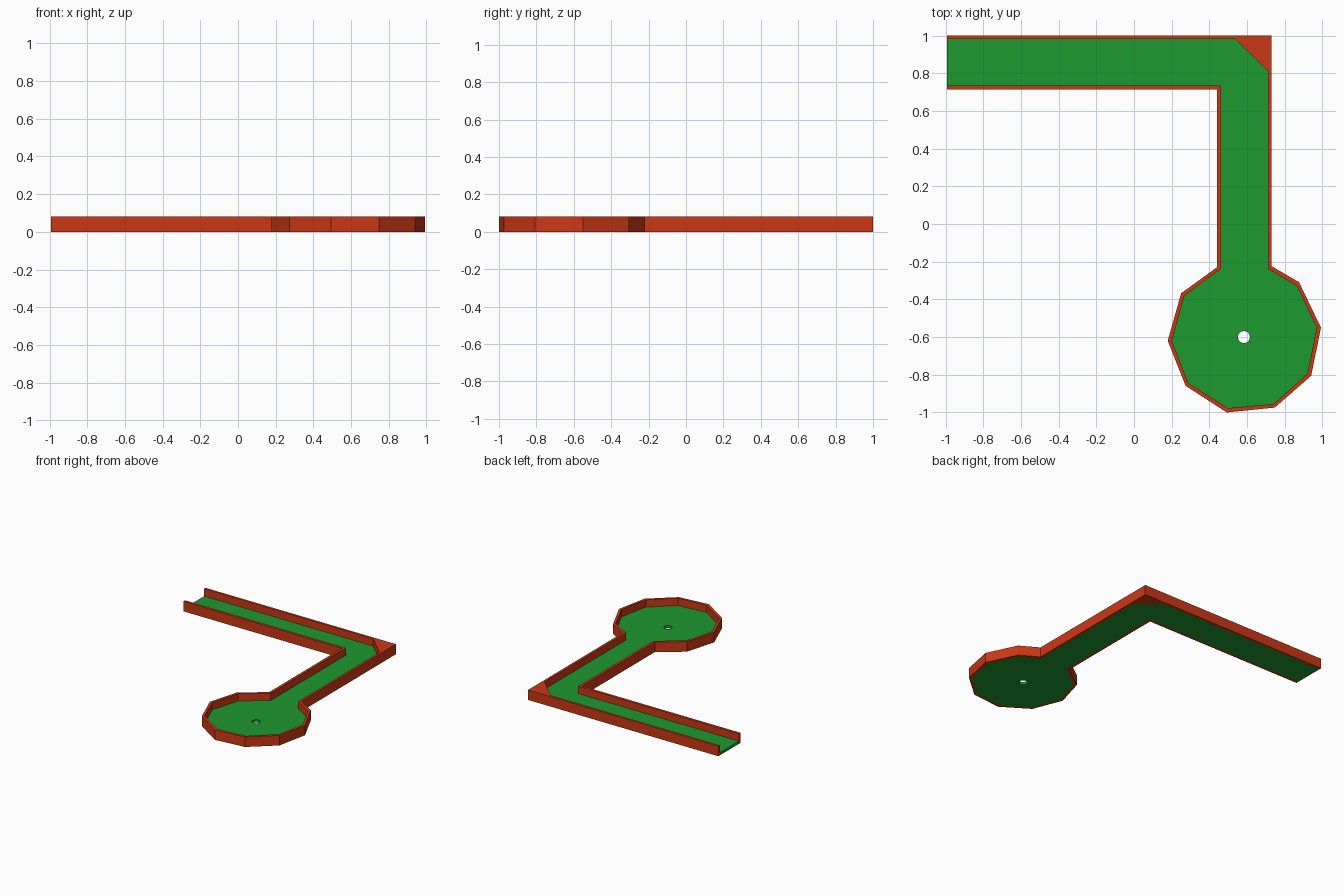
import bpy, bmesh

if "Cube" in bpy.data.objects:
    bpy.data.objects.remove(bpy.data.objects["Cube"])

WALL_H, FLOOR_H = 0.082, 0.022
END_X = -0.993


def material(name, color):
    m = bpy.data.materials.new(name)
    m.diffuse_color = color
    m.use_nodes = True
    m.node_tree.nodes["Principled BSDF"].inputs["Base Color"].default_value = m.diffuse_color
    return m


def prism(name, outline, z0, z1, mat=None):
    """Extrude a flat outline from z0 up to z1."""
    bm = bmesh.new()
    face = bm.faces.new([bm.verts.new((x, y, z0)) for x, y in outline])
    new = bmesh.ops.extrude_face_region(bm, geom=[face])["geom"]
    top = [v for v in new if isinstance(v, bmesh.types.BMVert)]
    bmesh.ops.translate(bm, verts=top, vec=(0, 0, z1 - z0))
    bmesh.ops.recalc_face_normals(bm, faces=bm.faces[:])
    mesh = bpy.data.meshes.new(name)
    bm.to_mesh(mesh)
    bm.free()
    if mat:
        mesh.materials.append(mat)
    ob = bpy.data.objects.new(name, mesh)
    bpy.context.collection.objects.link(ob)
    return ob


green = material("turf_green", (0.012, 0.32, 0.03, 1))
red = material("border_red", (0.6, 0.04, 0.008, 1))

# Outer edge of the border: lane, bend, round green, back to the lane
outer = [(END_X, 0.713), (0.441, 0.713), (0.441, -0.229), (0.25, -0.368),
         (0.179, -0.62), (0.274, -0.859), (0.493, -1.0), (0.747, -0.974),
         (0.94, -0.806), (0.992, -0.55), (0.876, -0.309), (0.729, -0.223),
         (0.729, 1.0), (END_X, 1.0)]

# Inner edge, with the bend cut diagonally by a bank-shot block
inner = [(END_X, 0.734), (0.462, 0.734), (0.462, -0.237), (0.268, -0.38),
         (0.201, -0.62), (0.288, -0.844), (0.499, -0.977), (0.741, -0.955),
         (0.92, -0.795), (0.97, -0.55), (0.864, -0.328), (0.71, -0.237),
         (0.71, 0.813), (0.537, 0.981), (END_X, 0.981)]

# Border wall with solid corner block
prism("border_wall", outer + inner[::-1], 0, WALL_H, red)

# Putting surface
turf = prism("turf_floor", inner, 0, FLOOR_H, green)

# Hole cut through the floor
bpy.ops.mesh.primitive_cylinder_add(vertices=16, radius=0.032, depth=0.3,
                                    location=(0.583, -0.6, 0))
cutter = bpy.context.object
cutter.name = "hole_cutter"
cutter.hide_render = True
cut = turf.modifiers.new("hole", 'BOOLEAN')
cut.operation = 'DIFFERENCE'
cut.solver = 'EXACT'
cut.object = cutter
bpy.context.view_layer.objects.active = turf
bpy.ops.object.modifier_apply(modifier=cut.name)
bpy.data.objects.remove(cutter)
